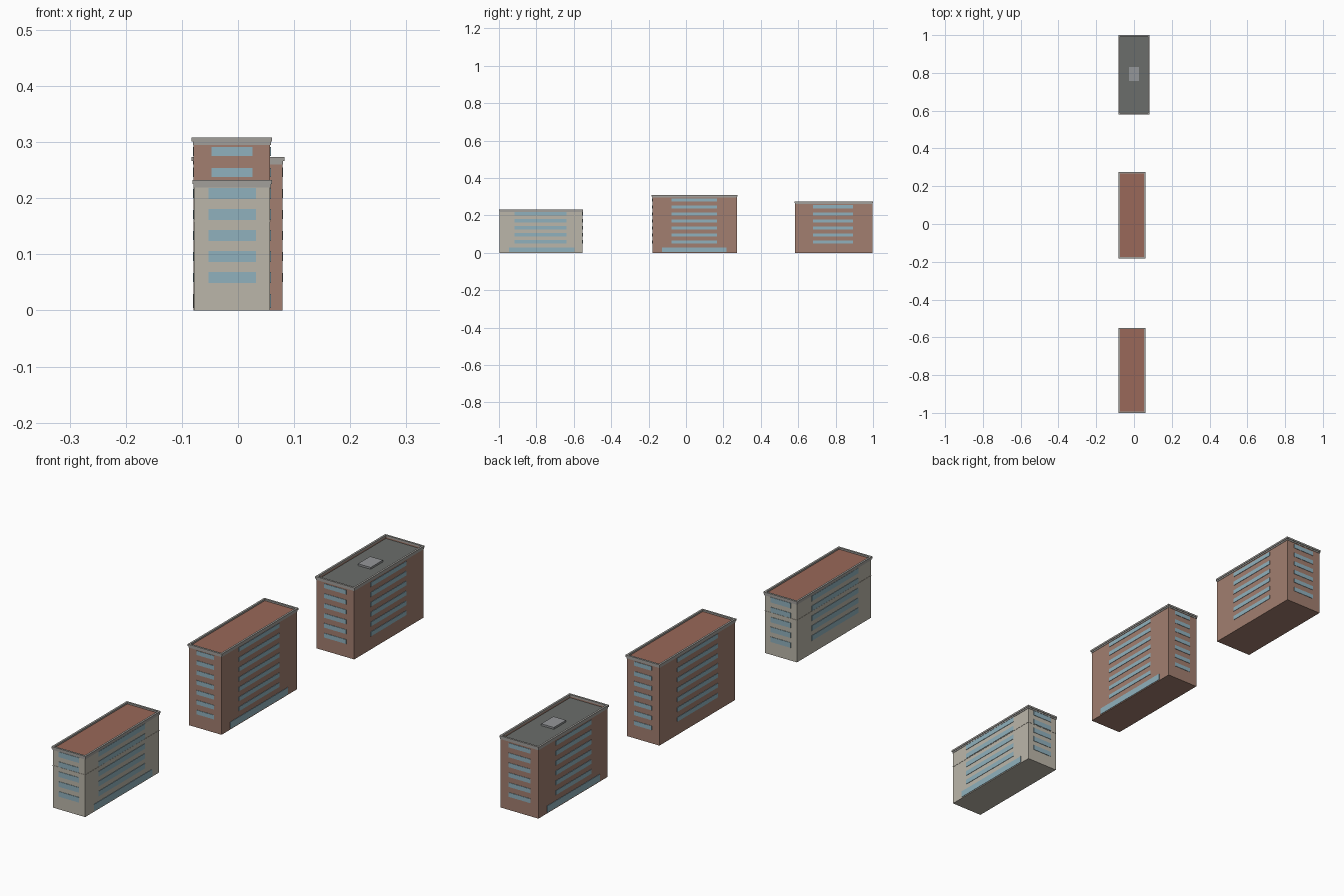
import bpy, bmesh

if "Cube" in bpy.data.objects:
    bpy.data.objects.remove(bpy.data.objects["Cube"])


def material(name, rgb):
    m = bpy.data.materials.new(name)
    m.diffuse_color = (*rgb, 1)
    m.use_nodes = True
    m.node_tree.nodes["Principled BSDF"].inputs["Base Color"].default_value = m.diffuse_color
    return m


BRICK = material("brick", (0.36, 0.21, 0.16))
CREAM = material("cream", (0.50, 0.47, 0.40))
RED = material("red_roofing", (0.32, 0.14, 0.10))
DARK = material("grey_roofing", (0.145, 0.155, 0.145))
GLASS = material("glass", (0.28, 0.44, 0.51))
TRIM = material("trim", (0.36, 0.35, 0.33))
METAL = material("metal", (0.30, 0.31, 0.32))


def boxes(name, spans, mat):
    """One object made of boxes, each given as (x0, x1, y0, y1, z0, z1)."""
    bm = bmesh.new()
    for x0, x1, y0, y1, z0, z1 in spans:
        v = bmesh.ops.create_cube(bm, size=1)["verts"]
        bmesh.ops.scale(bm, vec=(x1 - x0, y1 - y0, z1 - z0), verts=v)
        bmesh.ops.translate(bm, vec=((x0 + x1) / 2, (y0 + y1) / 2, (z0 + z1) / 2), verts=v)
    me = bpy.data.meshes.new(name)
    bm.to_mesh(me)
    bm.free()
    me.materials.append(mat)
    ob = bpy.data.objects.new(name, me)
    bpy.context.collection.objects.link(ob)
    return ob


def ring(x0, x1, y0, y1, z0, z1, out, inn):
    """Four boxes running round a rectangle, from `out` outside to `inn` inside it."""
    return [(x0 - out, x1 + out, y0 - out, y0 + inn, z0, z1),
            (x0 - out, x1 + out, y1 - inn, y1 + out, z0, z1),
            (x0 - out, x0 + inn, y0 + inn, y1 - inn, z0, z1),
            (x1 - inn, x1 + out, y0 + inn, y1 - inn, z0, z1)]


def building(name, x0, x1, y0, y1, top, wall, roof, rows, end_win, side_win,
             win_h, shop, shop_right, drop, course=False):
    t = 0.0015  # window projection
    # walls and flat roof, sunk behind the parapet
    boxes(name + "_walls", [(x0, x1, y0, y1, 0, top - drop - 0.002)], wall)
    boxes(name + "_roof", [(x0 + .001, x1 - .001, y0 + .001, y1 - .001,
                            top - drop - 0.003, top - drop)], roof)
    # parapet, coping and lower moulding
    boxes(name + "_parapet", ring(x0, x1, y0, y1, top - drop - 0.003, top - 0.006, 0, 0.004), wall)
    boxes(name + "_coping", ring(x0, x1, y0, y1, top - 0.007, top, 0.0035, 0.004), TRIM)
    boxes(name + "_moulding", ring(x0, x1, y0, y1, top - 0.013, top - 0.007, 0.0015, 0.002), TRIM)
    # strips of windows on every storey, on all four sides
    spans = []
    for i in range(rows):
        z = 0.0585 + 0.0375 * i
        za, zb = z - win_h / 2, z + win_h / 2
        spans += [(*end_win, y0 - t, y0 + t, za, zb), (*end_win, y1 - t, y1 + t, za, zb),
                  (x0 - t, x0 + t, *side_win, za, zb), (x1 - t, x1 + t, *side_win, za, zb)]
    boxes(name + "_windows", spans, GLASS)
    # ground floor shopfront on the street side
    xs = x1 if shop_right else x0
    boxes(name + "_shopfront", [(xs - t, xs + t, *shop, 0.004, 0.029)], GLASS)
    # thin string course
    if course:
        boxes(name + "_string_course", ring(x0, x1, y0, y1, 0.1585, 0.1605, 0.001, 0.002), wall)


building("front_block", -0.078, 0.057, -0.9965, -0.553, 0.232, CREAM, RED, 5,
         (-0.053, 0.032), (-0.918, -0.640), 0.0195, (-0.945, -0.597), True, 0.006, True)
building("middle_block", -0.079, 0.057, -0.180, 0.272, 0.308, BRICK, RED, 7,
         (-0.047, 0.026), (-0.077, 0.166), 0.016, (-0.128, 0.217), True, 0.006)
building("back_block", -0.079, 0.079, 0.583, 0.9965, 0.273, BRICK, DARK, 6,
         (-0.046, 0.046), (0.680, 0.893), 0.0165, (0.630, 0.945), False, 0.012)

# low hatch on the grey roof
boxes("roof_hatch", [(-0.027, 0.026, 0.757, 0.83, 0.260, 0.268)], METAL)
